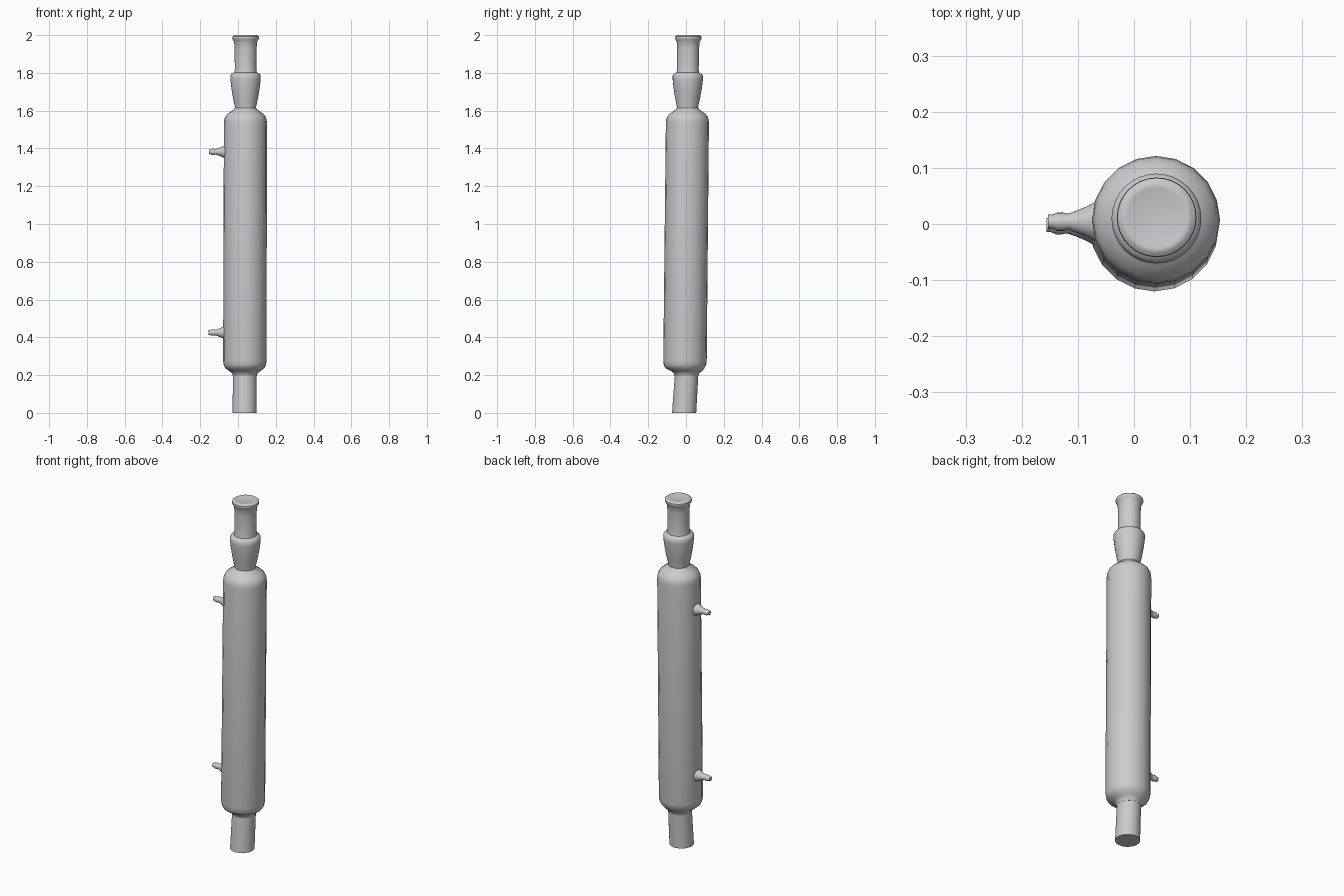
import bpy, bmesh, math
from mathutils import Vector

if "Cube" in bpy.data.objects:
    bpy.data.objects.remove(bpy.data.objects["Cube"])


def lathe(name, rows, side_u, side_v, sides, angle=40):
    """Skin circles given as (centre, radius) and close both ends."""
    u, v = Vector(side_u), Vector(side_v)
    bm = bmesh.new()
    rings = []
    for centre, r in rows:
        rings.append([bm.verts.new(Vector(centre)
                      + u * r * math.cos(2 * math.pi * i / sides)
                      + v * r * math.sin(2 * math.pi * i / sides))
                      for i in range(sides)])
    for a, b in zip(rings, rings[1:]):
        for i in range(sides):
            j = (i + 1) % sides
            bm.faces.new((a[i], a[j], b[j], b[i]))
    bm.faces.new(rings[0])
    bm.faces.new(rings[-1])
    bmesh.ops.recalc_face_normals(bm, faces=bm.faces)
    mesh = bpy.data.meshes.new(name)
    bm.to_mesh(mesh)
    bm.free()
    obj = bpy.data.objects.new(name, mesh)
    bpy.context.collection.objects.link(obj)
    bpy.ops.object.select_all(action='DESELECT')
    obj.select_set(True)
    bpy.context.view_layer.objects.active = obj
    bpy.ops.object.shade_smooth_by_angle(angle=math.radians(angle))
    return obj


def axis(z):
    """Centre line of the slightly leaning jacket."""
    return (0.0355 + 0.0025 * z, -0.008 + 0.01 * z, z)


def upright(name, profile, sides, centre=axis):
    return lathe(name, [(centre(z), r) for z, r in profile],
                 (1, 0, 0), (0, 1, 0), sides)


# Cooling jacket with rounded shoulders
jacket_centre = lambda z: axis(z) if z > 0.23 else (0.036, 0.003, z)
upright("cooling_jacket",
        [(0.195, 0.063), (0.21, 0.067), (0.222, 0.083), (0.237, 0.103),
         (0.253, 0.112), (0.275, 0.115), (1.535, 0.114), (1.555, 0.112),
         (1.573, 0.104), (1.59, 0.085), (1.605, 0.064), (1.615, 0.056)],
        20, jacket_centre)

# Flared socket, neck and rolled lip at the top
upright("upper_joint",
        [(1.60, 0.055), (1.62, 0.056), (1.66, 0.065), (1.72, 0.075),
         (1.765, 0.080), (1.785, 0.080), (1.795, 0.074), (1.802, 0.060),
         (1.82, 0.057), (1.93, 0.058), (1.965, 0.061), (1.975, 0.067),
         (1.983, 0.071), (1.992, 0.070), (1.998, 0.063), (2.0, 0.057),
         (1.998, 0.051)], 32)

# Lower drip tube, tilted off the jacket axis
upright("lower_tube", [(0.0, 0.064), (0.205, 0.062)], 32,
        lambda z: (0.0345 + 0.008 * z, -0.010 + 0.065 * z, z))

# Two hose nozzles on the left
for name, z, y, dx in (("upper_nozzle", 1.382, 0.004, 0.0),
                       ("lower_nozzle", 0.425, -0.002, -0.002)):
    shape = [(-0.055, 0.038), (-0.072, 0.034), (-0.085, 0.027),
             (-0.102, 0.020), (-0.118, 0.0145), (-0.127, 0.0165),
             (-0.137, 0.0165), (-0.146, 0.0125), (-0.1535, 0.0125)]
    lathe(name, [((x + dx, y, z), r) for x, r in shape],
          (0, 1, 0), (0, 0, 1), 16)
